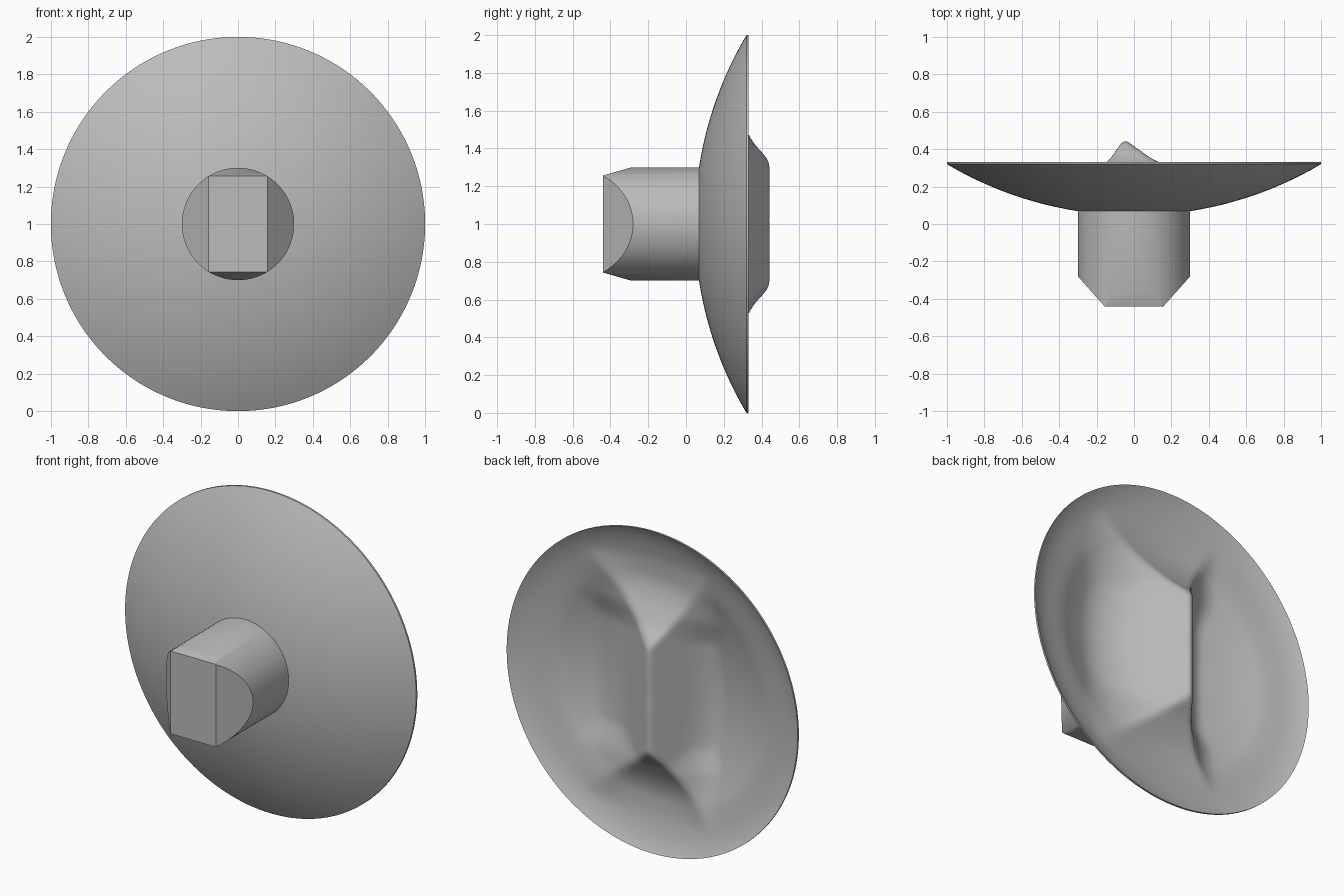
import bpy, bmesh, math
from mathutils import Vector

cube = bpy.data.objects.get("Cube")
if cube:
    bpy.data.objects.remove(cube, do_unlink=True)

grey = bpy.data.materials.new("plain_grey")
grey.use_nodes = True
COLOR = (0.5, 0.5, 0.5, 1)
grey.diffuse_color = COLOR
grey.node_tree.nodes["Principled BSDF"].inputs["Base Color"].default_value = COLOR

SPHERE_R, RIM_Y, CENTER_Z = 1.96, 0.32, 1.0


def finish(bm, name, angle):
    bmesh.ops.recalc_face_normals(bm, faces=bm.faces)
    mesh = bpy.data.meshes.new(name)
    bm.to_mesh(mesh)
    bm.free()
    mesh.materials.append(grey)
    obj = bpy.data.objects.new(name, mesh)
    obj.location.z = CENTER_Z
    bpy.context.collection.objects.link(obj)
    bpy.ops.object.select_all(action="DESELECT")
    obj.select_set(True)
    bpy.context.view_layer.objects.active = obj
    bpy.ops.object.shade_smooth_by_angle(angle=math.radians(angle))
    return obj


def smooth_min(a, b, k):
    h = max(k - abs(a - b), 0) / k
    return min(a, b) - h * h * k / 4


def smooth_max(a, b, k):
    return -smooth_min(-a, -b, k)


def ramp(v, lo, hi):
    t = min(max((v - lo) / (hi - lo), 0), 1)
    return t * t * (3 - 2 * t)


def front_y(x, z):
    # Shallow spherical dome
    r2 = min(x * x + z * z, 1)
    return RIM_Y + math.sqrt(SPHERE_R**2 - 1) - math.sqrt(SPHERE_R**2 - r2)


def back_y(x, z):
    # Hollow dish with an off-centre grip ridge blended into it
    r = math.hypot(x, z)
    dish = front_y(x, z) + 0.012 + 0.05 * (1 - ramp(r, 0.7, 1))
    steep_side = 0.43 + 1.43 * (x + 0.07)
    shallow_side = 0.43 - 0.71 * (x + 0.02)
    end = 0.41 - 0.9 * (abs(z) - 0.37)
    ridge = smooth_min(steep_side, shallow_side, 0.055)
    ridge = smooth_min(ridge, end, 0.03)
    fillet = 0.16 + 0.12 * ramp(abs(z), 0.3, 0.5)
    blended = smooth_max(dish, ridge, fillet)
    return dish + (blended - dish) * (1 - ramp(r, 0.82, 0.95))


def disc_side(bm, height, rings, segments):
    center = bm.verts.new((0, height(0, 0), 0))
    previous = None
    for i in range(1, rings + 1):
        r = i / rings
        ring = []
        for j in range(segments):
            a = math.tau * j / segments
            x, z = r * math.cos(a), r * math.sin(a)
            ring.append(bm.verts.new((x, height(x, z), z)))
        for j in range(segments):
            k = (j + 1) % segments
            if previous:
                bm.faces.new((previous[j], previous[k], ring[k], ring[j]))
            else:
                bm.faces.new((center, ring[k], ring[j]))
        previous = ring
    return previous


# Round plate: domed front, dished back with ridge, thin rim
SEGMENTS = 160
bm = bmesh.new()
front_rim = disc_side(bm, front_y, 24, SEGMENTS)
back_rim = disc_side(bm, back_y, 72, SEGMENTS)
for j in range(SEGMENTS):
    k = (j + 1) % SEGMENTS
    bm.faces.new((front_rim[j], front_rim[k], back_rim[k], back_rim[j]))
finish(bm, "dished_plate", 35)

# Shaft: cylinder with four planar cuts leaving a rectangular tip
bm = bmesh.new()
RADIUS, TIP_Y, ROOT_Y = 0.3, -0.44, 0.09
circles = []
for y in (TIP_Y, ROOT_Y):
    circles.append([bm.verts.new((RADIUS * math.cos(math.tau * j / 96), y,
                                  RADIUS * math.sin(math.tau * j / 96))) for j in range(96)])
    bm.faces.new(circles[-1])
for j in range(96):
    k = (j + 1) % 96
    bm.faces.new((circles[0][j], circles[0][k], circles[1][k], circles[1][j]))


def cut(half, depth, axis):
    # Bevel the tip from full radius down to the given half width
    for side in (-1, 1):
        normal = Vector((0, half - RADIUS, 0)) + axis * side * depth
        point = axis * side * half + Vector((0, TIP_Y, 0))
        result = bmesh.ops.bisect_plane(bm, geom=bm.verts[:] + bm.edges[:] + bm.faces[:],
                                        plane_co=point, plane_no=normal, clear_outer=True)
        edges = [e for e in result["geom_cut"] if isinstance(e, bmesh.types.BMEdge)]
        bmesh.ops.contextual_create(bm, geom=edges)


cut(0.157, 0.16, Vector((1, 0, 0)))
cut(0.257, 0.15, Vector((0, 0, 1)))
finish(bm, "shaft", 30)
